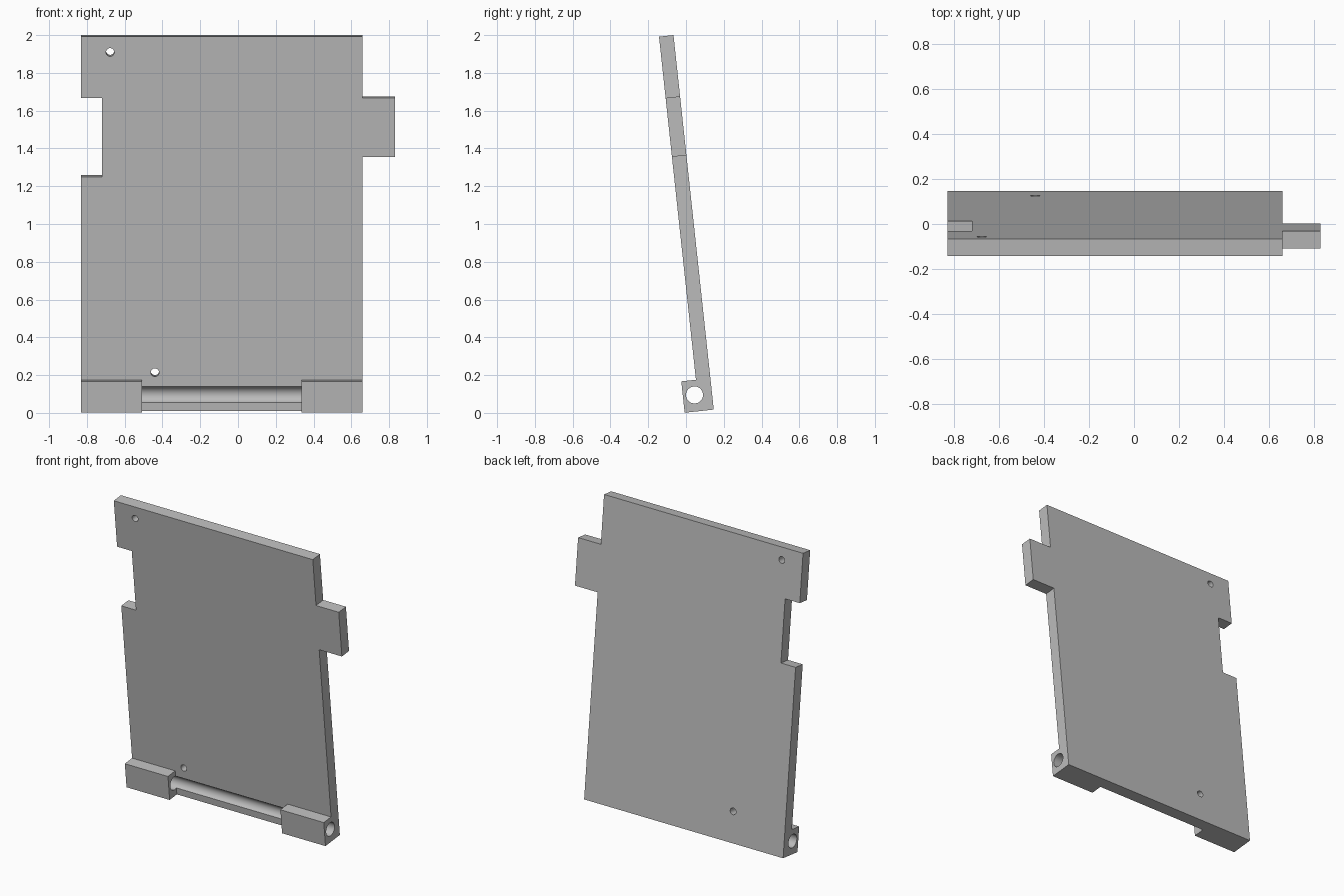
import bpy, bmesh, math
from mathutils import Matrix

if "Cube" in bpy.data.objects:
    bpy.data.objects.remove(bpy.data.objects["Cube"])

THICK, DEPTH = 0.077, 0.155      # panel thickness, hinge knuckle depth
LEFT, RIGHT, TOP = -0.83, 0.66, 1.994

grey = bpy.data.materials.new("light grey")
grey.use_nodes = True
grey.diffuse_color = (0.5, 0.5, 0.5, 1)
grey.node_tree.nodes["Principled BSDF"].inputs["Base Color"].default_value = grey.diffuse_color


def make_object(name, bm):
    bmesh.ops.recalc_face_normals(bm, faces=bm.faces)
    mesh = bpy.data.meshes.new(name)
    bm.to_mesh(mesh)
    bm.free()
    mesh.materials.append(grey)
    obj = bpy.data.objects.new(name, mesh)
    bpy.context.collection.objects.link(obj)
    return obj


def slab(name, outline, depth):
    """Extrude an x-z outline forwards from the back plane."""
    bm = bmesh.new()
    face = bm.faces.new([bm.verts.new((x, 0, z)) for x, z in outline])
    moved = bmesh.ops.extrude_face_region(bm, geom=[face])["geom"]
    verts = [v for v in moved if isinstance(v, bmesh.types.BMVert)]
    bmesh.ops.translate(bm, verts=verts, vec=(0, -depth, 0))
    return make_object(name, bm)


def rod(name, radius, length, centre, axis, sides):
    bm = bmesh.new()
    matrix = Matrix.Translation(centre) @ Matrix.Rotation(math.pi / 2, 4, axis)
    bmesh.ops.create_cone(bm, cap_ends=True, segments=sides, radius1=radius,
                          radius2=radius, depth=length, matrix=matrix)
    return make_object(name, bm)


def combine(target, tool, operation):
    mod = target.modifiers.new(operation, 'BOOLEAN')
    mod.operation, mod.object, mod.solver = operation, tool, 'EXACT'
    bpy.context.view_layer.objects.active = target
    bpy.ops.object.modifier_apply(modifier=mod.name)
    bpy.data.objects.remove(tool)


# Panel with a side tab and a matching notch
panel = slab("hinged_panel", [
    (LEFT, 0), (RIGHT, 0), (RIGHT, 1.354), (0.83, 1.354), (0.83, 1.668),
    (RIGHT, 1.668), (RIGHT, TOP), (LEFT, TOP), (LEFT, 1.668),
    (-0.72, 1.668), (-0.72, 1.248), (LEFT, 1.248)], THICK)

# Hinge knuckles at both bottom corners
for x0, x1 in ((LEFT, -0.507), (0.335, RIGHT)):
    knuckle = slab("knuckle", [(x0, 0), (x1, 0), (x1, 0.167), (x0, 0.167)], DEPTH)
    combine(panel, knuckle, 'UNION')

# Pin bore through the knuckles, leaving a groove in the panel
combine(panel, rod("pin_bore", 0.045, 3, (0, -0.093, 0.088), 'Y', 48), 'DIFFERENCE')

# Small holes through the panel
for x, z in ((-0.677, 1.911), (-0.44, 0.206)):
    combine(panel, rod("small_hole", 0.022, 1, (x, 0, z), 'X', 32), 'DIFFERENCE')

# Lean the panel forwards and smooth the round bores
panel.rotation_euler.x = math.radians(6.14)
panel.location = (0, 0.147, 0.0175)
bpy.ops.object.select_all(action='DESELECT')
panel.select_set(True)
bpy.context.view_layer.objects.active = panel
bpy.ops.object.shade_smooth_by_angle(angle=math.radians(30))
